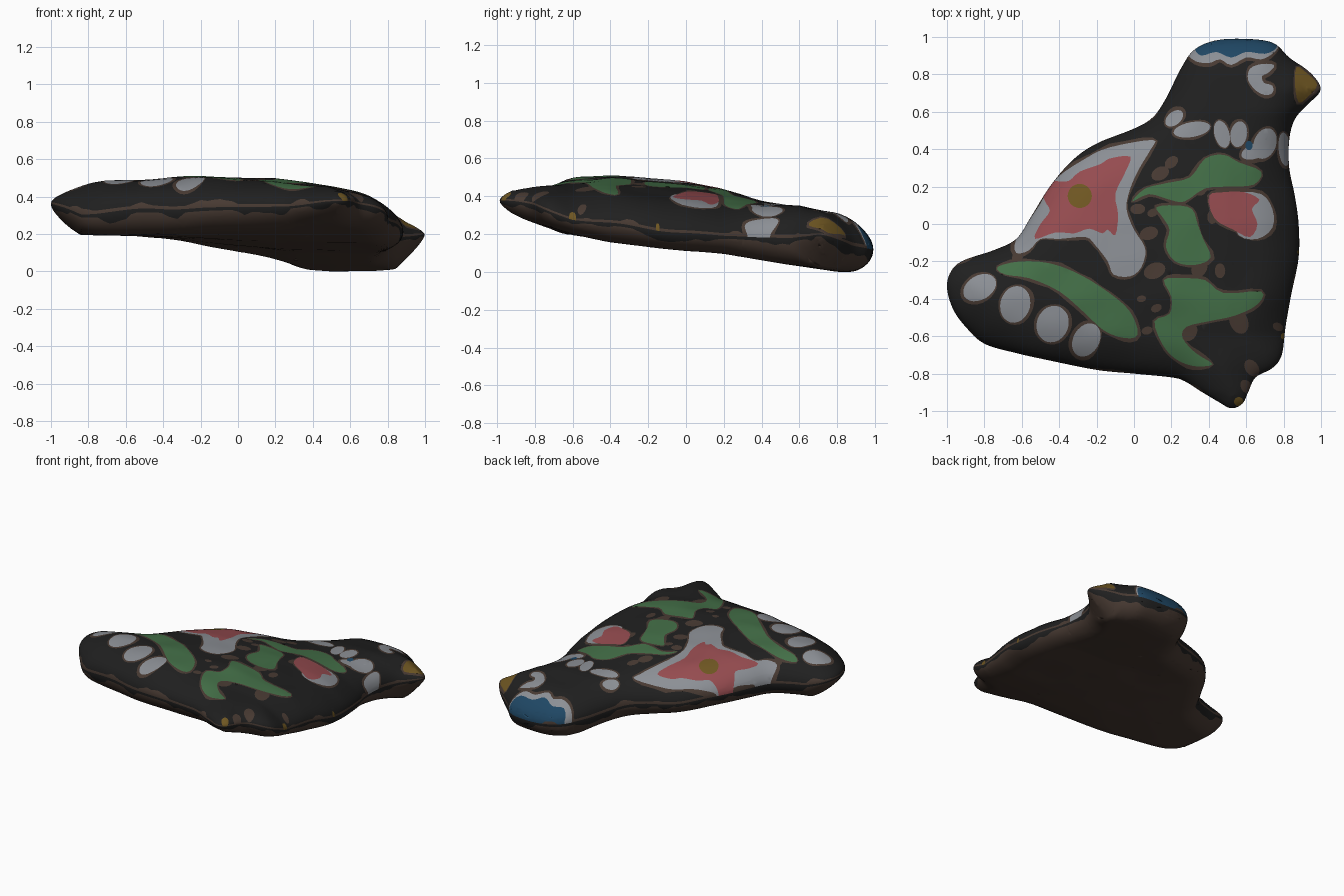
import bpy, bmesh, math
from mathutils import Vector, noise
from mathutils.geometry import delaunay_2d_cdt

if "Cube" in bpy.data.objects:
    bpy.data.objects.remove(bpy.data.objects["Cube"])

COLOURS = {"black": (.014, .014, .014), "brown": (.064, .042, .032), "white": (.26, .275, .3),
           "green": (.057, .16, .064), "red": (.3, .071, .079), "gold": (.158, .094, .016),
           "blue": (.014, .064, .13)}
NAMES = list(COLOURS)


def smooth(pts, n):
    """Closed Catmull-Rom curve through the points."""
    out, k = [], len(pts)
    for i in range(k):
        a, b, c, d = (Vector(pts[(i + j) % k]) for j in (-1, 0, 1, 2))
        for s in range(n):
            t = s / n
            out.append(.5 * (2 * b + (c - a) * t + (2 * a - 5 * b + 4 * c - d) * t * t
                             + (3 * b - a - 3 * c + d) * t ** 3))
    return out


def area(p):
    return sum(p[i - 1].x * p[i].y - p[i].x * p[i - 1].y for i in range(len(p))) / 2


def offset(pts, width):
    """Move a closed curve outward; width is a function of the point."""
    sign, out = (1 if area(pts) > 0 else -1), []
    for i, p in enumerate(pts):
        t = (pts[(i + 1) % len(pts)] - pts[i - 1]).normalized()
        out.append(p + Vector((t.y, -t.x)) * sign * width(p))
    return out


def inside(x, y, poly):
    hit = False
    for i in range(len(poly)):
        a, b = poly[i - 1], poly[i]
        if (a.y > y) != (b.y > y) and x < a.x + (y - a.y) * (b.x - a.x) / (b.y - a.y):
            hit = not hit
    return hit


def interp(x, table):
    if x <= table[0][0]:
        return table[0][1]
    for (a, u), (b, v) in zip(table, table[1:]):
        if x <= b:
            t = (x - a) / (b - a)
            return u + (v - u) * t
    return table[-1][1]


def wobble(x, y, scale):
    return noise.noise(Vector((x * scale, y * scale, 3.7)))


# Body outline seen from above
outline = smooth([
    (-1, -.33), (-.97, -.24), (-.9, -.19), (-.75, -.14), (-.63, -.08), (-.55, .04), (-.45, .2),
    (-.33, .34), (-.2, .43), (0, .51), (.1, .57), (.17, .67), (.25, .83), (.32, .93), (.43, .98),
    (.58, .99), (.74, .97), (.83, .89), (.93, .82), (.99, .75), (.99, .7), (.93, .64), (.86, .56),
    (.83, .45), (.83, .3), (.86, .15), (.88, 0), (.88, -.18), (.84, -.38), (.81, -.55), (.79, -.7),
    (.74, -.77), (.65, -.82), (.61, -.9), (.58, -.96), (.52, -.985), (.45, -.95), (.35, -.89),
    (.27, -.84), (.2, -.82), (0, -.8), (-.2, -.78), (-.45, -.73), (-.63, -.69), (-.8, -.64),
    (-.9, -.55), (-.97, -.45)], 6)

halos, patches = [], []


def patch(colour, pts, halo=True):
    p = smooth(pts, 3)
    patches.append((colour, p))
    if halo:
        halos.append(("brown", offset(p, lambda v: .013 + .014 * wobble(v.x, v.y, 9))))


def spot(colour, x, y, rx, ry, turn=0, halo=True):
    c, s = math.cos(math.radians(turn)), math.sin(math.radians(turn))
    ring = [(rx * math.cos(i * math.pi / 4), ry * math.sin(i * math.pi / 4)) for i in range(8)]
    patch(colour, [(x + u * c - v * s, y + u * s + v * c) for u, v in ring], halo)


# Bare brown blotches
for x, y, r in [(.14, .27, .05), (.2, .33, .04), (.08, -.05, .05), (.11, -.25, .06), (.04, -.4, .025),
                (.35, -.23, .06), (.56, -.52, .07), (.63, -.77, .05), (.77, -.55, .03), (.42, .04, .04),
                (.02, .08, .04), (-.62, -.17, .04), (.12, -.45, .03), (.6, -.87, .04), (.36, .2, .05),
                (.3, -.58, .05), (.1, .06, .03), (.46, -.25, .04), (.07, -.57, .03)]:
    spot("brown", x, y, r, r * .7, x * 200, False)
# Large flower
patch("white", [(-.26, .35), (-.13, .41), (.1, .45), (.09, .4), (.03, .3), (-.02, .19), (-.04, .08),
                (0, -.03), (.06, -.13), (.04, -.23), (-.02, -.28), (-.11, -.27), (-.14, -.2),
                (-.21, -.11), (-.26, -.07), (-.4, -.08), (-.5, -.08), (-.56, -.14), (-.63, -.155),
                (-.63, -.08), (-.56, .02), (-.5, .11), (-.42, .24)])
patch("red", [(-.02, .36), (-.05, .27), (-.1, .16), (-.085, .05), (-.1, -.06), (-.14, -.03),
              (-.17, -.05), (-.24, -.025), (-.32, -.05), (-.42, -.045), (-.53, -.08), (-.5, 0),
              (-.45, .07), (-.48, .13), (-.5, .24), (-.42, .23), (-.35, .23), (-.29, .28),
              (-.18, .32), (-.13, .35)], False)
spot("gold", -.29, .15, .065, .065, 0, False)
# Leaves
patch("green", [(-.73, -.23), (-.61, -.2), (-.45, -.21), (-.29, -.27), (-.13, -.37), (-.02, -.47),
                (.02, -.59), (-.05, -.61), (-.16, -.57), (-.27, -.47), (-.4, -.36), (-.56, -.29),
                (-.69, -.27)])
patch("green", [(-.01, .12), (.06, .19), (.18, .22), (.3, .25), (.38, .35), (.48, .37), (.56, .33),
                (.68, .28), (.64, .21), (.51, .2), (.38, .19), (.27, .12), (.19, .13), (.08, .16)])
patch("green", [(.12, .09), (.22, .1), (.31, .08), (.34, 0), (.37, -.08), (.41, -.18), (.32, -.22),
                (.22, -.2), (.17, -.12), (.19, -.03), (.15, .04)])
patch("green", [(.16, -.3), (.25, -.29), (.38, -.3), (.48, -.37), (.68, -.36), (.66, -.43),
                (.54, -.49), (.4, -.52), (.28, -.55), (.26, -.61), (.33, -.69), (.42, -.75),
                (.32, -.76), (.22, -.72), (.15, -.64), (.11, -.52), (.19, -.48), (.2, -.39)])
# Small flower
patch("white", [(.55, .16), (.68, .16), (.74, .08), (.74, -.02), (.66, -.08), (.56, -.06), (.53, .05)])
patch("red", [(.4, .15), (.48, .17), (.59, .17), (.67, .13), (.63, .08), (.66, 0), (.62, -.07),
              (.53, -.03), (.43, .03)])
# Wing spots, then neck spots
for s in [(-.825, -.34, .095, .065, 30), (-.635, -.43, .08, .1, -15), (-.435, -.535, .085, .1, -20),
          (-.255, -.62, .07, .095, -30), (.215, .565, .055, .035, 40), (.31, .505, .1, .04, 10),
          (.47, .48, .04, .075, 15), (.56, .48, .045, .07, -10), (.7, .43, .06, .085, -20),
          (.65, .39, .08, .04, 20), (.805, .4, .032, .09, 5)]:
    spot("white", *s)
spot("blue", .615, .42, .02, .025, 0, False)
# Eye, crest and beak
patch("white", [(.75, .85), (.68, .855), (.62, .83), (.61, .77), (.65, .715), (.7, .69), (.74, .7),
                (.74, .74), (.695, .755), (.685, .79), (.72, .81)])
patch("white", [(.29, .91), (.33, .87), (.4, .86), (.46, .88), (.52, .85), (.6, .89), (.68, .88),
                (.74, .91), (.77, .95), (.7, .97), (.5, .97), (.34, .95)])
patch("blue", [(.33, .94), (.36, .9), (.44, .92), (.52, .89), (.6, .92), (.7, .91), (.76, .94),
               (.74, .975), (.58, 1), (.42, .975)], False)
patch("gold", [(.87, .84), (.92, .81), (.97, .765), (.975, .73), (.93, .68), (.88, .65), (.86, .75)])
# Worn gold flecks near the rim
for x, y, r in [(.56, -.95, .025), (.803, -.6, .018), (.882, -.15, .01)]:
    spot("gold", x, y, r, r, 0, False)
regions = [(NAMES.index(c), p, min(v.x for v in p), max(v.x for v in p),
            min(v.y for v in p), max(v.y for v in p)) for c, p in halos + patches]


# Wavy borders between black paint and bare brown, above and below the rim
def wear(v):
    side = max(0, min(1, (v.x - .5) * 4)) if v.y < .6 else .3
    return .024 * wobble(v.x, v.y, 6) + .012 * wobble(v.x, v.y, 15) - .007 * (1 - side)


worn_top = offset(outline, lambda v: -max(.0015, wear(v)))
worn_low = offset(outline, lambda v: -max(.0015, -wear(v)))


def edge_distance(x, y):
    best = 9
    for i in range(len(outline)):
        a, b = outline[i - 1], outline[i]
        dx, dy = b.x - a.x, b.y - a.y
        t = max(0, min(1, ((x - a.x) * dx + (y - a.y) * dy) / (dx * dx + dy * dy + 1e-12)))
        best = min(best, (x - a.x - t * dx) ** 2 + (y - a.y - t * dy) ** 2)
    return math.sqrt(best)


# Flat triangulation cut along the outline and every painted edge
pts, edges = [], []
for loop in [outline, worn_top, worn_low] + [r[1] for r in regions]:
    n = len(pts)
    pts += loop
    edges += [(n + i, n + (i + 1) % len(loop)) for i in range(len(loop))]
for d in (.005, .012, .02, .03, .045, .065):
    pts += [p for p in offset(outline, lambda v: -d) if inside(p.x, p.y, outline)]
step = .03
for j in range(-34, 35):
    for i in range(-34, 35):
        x, y = (i + j % 2 / 2) * step, j * step
        if inside(x, y, outline) and edge_distance(x, y) > .08:
            pts.append(Vector((x, y)))
flat, _, tris, *_ = delaunay_2d_cdt(pts, edges, [], 0, 1e-5)
kept = []
for t in tris:
    cx, cy = sum(flat[i].x for i in t) / 3, sum(flat[i].y for i in t) / 3
    if inside(cx, cy, outline):
        kept.append((t, cx, cy))

# Vertices on the rim are shared by the upper and lower skins
count = {}
for t, _, _ in kept:
    for i in range(3):
        e = frozenset((t[i], t[i - 1]))
        count[e] = count.get(e, 0) + 1
rim = {v for e, c in count.items() if c == 1 for v in e}

RIDGE = [(-1, .43), (-.9, .465), (-.75, .485), (-.4, .51), (0, .475), (.2, .44), (.4, .385),
         (.6, .345), (.8, .31), (.9, .29), (1, .26)]
DROP = [(-1, .06), (-.7, .03), (-.2, 0), (.2, .015), (.5, .055), (.7, .1), (.9, .15)]
DROP_FADE = [(-.95, 0), (-.6, 1), (.2, 1), (.6, 0)]
BELLY = [(-1, .33), (-.9, .29), (-.75, .24), (-.6, .195), (-.4, .155), (0, .11), (.2, .095),
         (.4, .06), (.55, .035), (.8, 0), (1, 0)]
# The wing underside levels out, and rises at the very tip
LEVEL = [(-.8, 1), (-.4, .8), (-.2, .55), (0, .3), (.3, .06), (.5, 0)]
TIP = [(-1, .1), (-.84, 0)]
# The beak thins towards its tip, on top and below
BEAK_TOP, BEAK_LOW = [(.84, 0), (1, .07)], [(.84, 0), (1, .13)]


def heights(x, y, d):
    beak = 1 if y > .5 else 0
    top = interp(y, RIDGE) - interp(x, DROP) * interp(y, DROP_FADE) + .008 * wobble(x, y, 5)
    top -= beak * interp(x, BEAK_TOP)
    level = interp(x, LEVEL)
    low = interp(y, BELLY) * (1 - level) + .193 * level + interp(x, TIP)
    low += .005 * wobble(x, y, 4) + beak * interp(x, BEAK_LOW)
    mid = low + (.46 + .08 * wobble(x, y, 3)) * (top - low)
    bulge = lambda r: math.sqrt(max(0, 1 - (1 - min(d / r, 1)) ** 2))
    return mid + (top - mid) * bulge(.23), mid + (low - mid) * bulge(.13)


bm = bmesh.new()
upper, lower, dist = {}, {}, {}
for i in {i for t, _, _ in kept for i in t}:
    x, y = flat[i]
    dist[i] = 0 if i in rim else edge_distance(x, y)
    zt, zl = heights(x, y, dist[i])
    upper[i] = bm.verts.new((x, y, zt))
    lower[i] = upper[i] if i in rim else bm.verts.new((x, y, zl))

for t, cx, cy in kept:
    near = min(dist[i] for i in t) < .06
    colour = 1 if near and not inside(cx, cy, worn_top) else 0
    for c, p, x0, x1, y0, y1 in regions:
        if x0 < cx < x1 and y0 < cy < y1 and inside(cx, cy, p):
            colour = c
    f = bm.faces.new([upper[i] for i in t])
    f.material_index = colour
    if not all(i in rim for i in t):
        f = bm.faces.new([lower[i] for i in reversed(t)])
        f.material_index = 0 if near and not inside(cx, cy, worn_low) else 1
bmesh.ops.recalc_face_normals(bm, faces=bm.faces)
base = min(v.co.z for v in bm.verts)
for v in bm.verts:
    v.co.z -= base
mesh = bpy.data.meshes.new("painted_stone_bird")
bm.to_mesh(mesh)
bm.free()
for name, rgb in COLOURS.items():
    m = bpy.data.materials.new(name + "_paint")
    m.diffuse_color = (*rgb, 1)
    m.use_nodes = True
    m.node_tree.nodes["Principled BSDF"].inputs["Base Color"].default_value = m.diffuse_color
    mesh.materials.append(m)
for f in mesh.polygons:
    f.use_smooth = True
body = bpy.data.objects.new("painted_stone_bird", mesh)
bpy.context.collection.objects.link(body)
